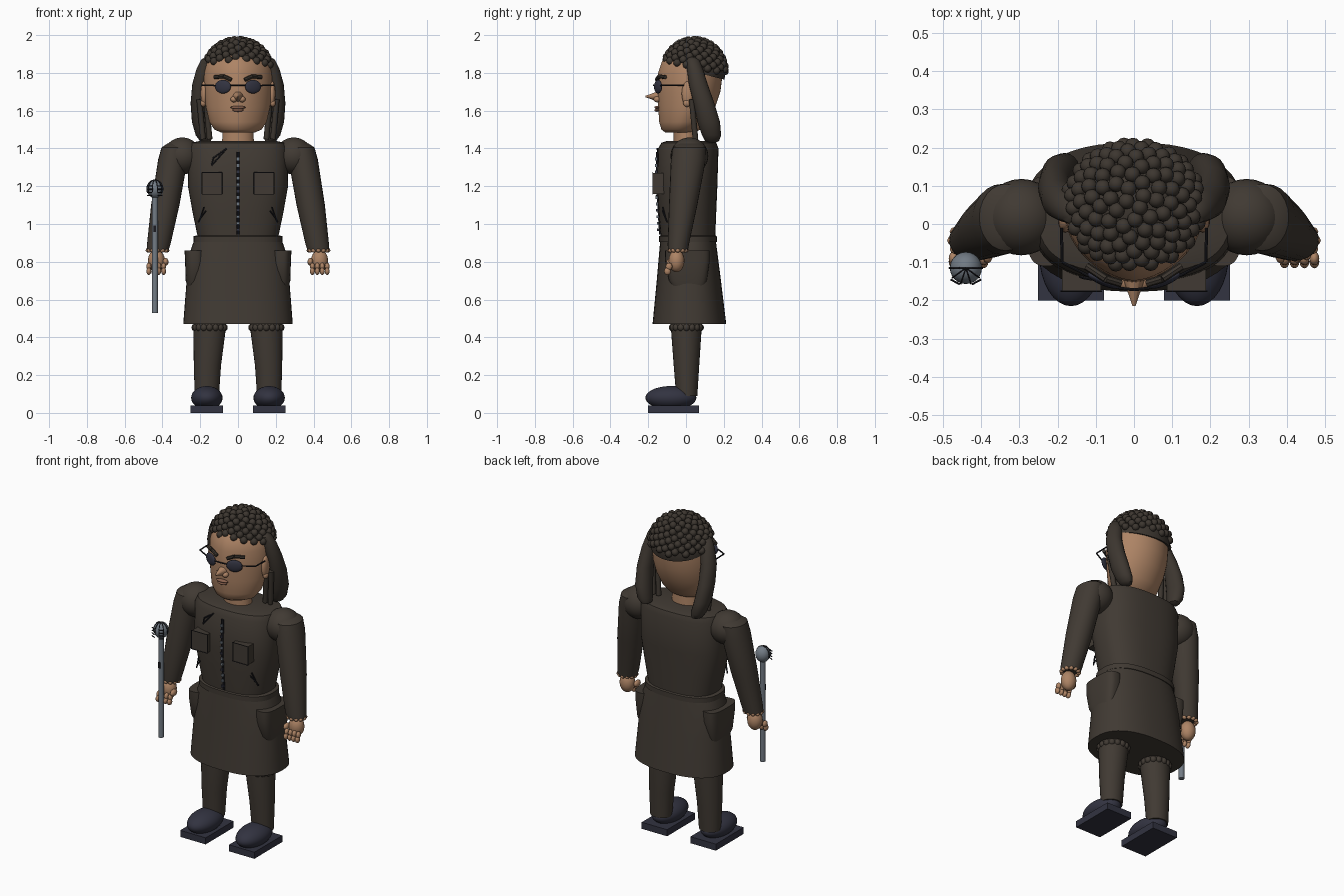
import bpy, bmesh, math
from math import sin, cos, pi
from mathutils import Vector, Matrix

cube = bpy.data.objects.get("Cube")
if cube:
    bpy.data.objects.remove(cube)


def material(name, rgb):
    m = bpy.data.materials.new(name)
    m.use_nodes = True
    m.diffuse_color = (*rgb, 1)
    m.node_tree.nodes["Principled BSDF"].inputs["Base Color"].default_value = (*rgb, 1)
    return m


CLOTH = material("dark_brown_cloth", (0.052, 0.042, 0.033))
HAIR = material("dark_hair", (0.046, 0.037, 0.029))
SKIN = material("tan_skin", (0.42, 0.23, 0.13))
LIP = material("brown_lips", (0.25, 0.12, 0.075))
NAVY = material("navy_leather", (0.032, 0.033, 0.052))
STEEL = material("grey_steel", (0.17, 0.2, 0.235))
BLACK = material("black_trim", (0.012, 0.012, 0.016))


def finish(name, bm, mat, angle=40):
    bmesh.ops.recalc_face_normals(bm, faces=bm.faces)
    me = bpy.data.meshes.new(name)
    bm.to_mesh(me)
    bm.free()
    me.materials.append(mat)
    for p in me.polygons:
        p.use_smooth = True
    me.set_sharp_from_angle(angle=math.radians(angle))
    ob = bpy.data.objects.new(name, me)
    bpy.context.collection.objects.link(ob)
    return ob


def loft(name, rows, mat, pf=2, pb=2, n=40):
    """Stack of rounded sections: centre x, z, half width, front y, back y."""
    bm = bmesh.new()
    rings = []
    for cx, z, rx, yf, yb in rows:
        ring = []
        mid = (yf + yb) / 2
        for i in range(n):
            c, s = cos(2 * pi * i / n), sin(2 * pi * i / n)
            e = 2 / (pf if s < 0 else pb)
            x = cx + rx * math.copysign(abs(c) ** e, c)
            y = mid + (yb - mid) * math.copysign(abs(s) ** e, s)
            ring.append(bm.verts.new((x, y, z)))
        rings.append(ring)
    for a, b in zip(rings, rings[1:]):
        for i in range(n):
            bm.faces.new((a[i], a[(i + 1) % n], b[(i + 1) % n], b[i]))
    bm.faces.new(rings[0])
    bm.faces.new(rings[-1])
    return finish(name, bm, mat)


def balls(name, items, mat, seg=16, turn=0):
    """Ellipsoids joined in one mesh: (centre, radii)."""
    bm = bmesh.new()
    for c, r in items:
        m = Matrix.Translation(c) @ Matrix.Rotation(turn, 4, 'Z') @ Matrix.Diagonal((*r, 1))
        bmesh.ops.create_uvsphere(bm, u_segments=seg, v_segments=seg // 2 + 2, radius=1, matrix=m)
    return finish(name, bm, mat, 60)


def box(name, c, size, mat, turn=0):
    bm = bmesh.new()
    m = Matrix.Translation(c) @ Matrix.Rotation(turn, 4, 'Z') @ Matrix.Diagonal((*size, 1))
    bmesh.ops.create_cube(bm, size=1, matrix=m)
    return finish(name, bm, mat, 30)


def rods(name, path, r, mat, seg=8):
    """Straight rods following a list of points."""
    bm = bmesh.new()
    for a, b in zip(path, path[1:]):
        a, b = Vector(a), Vector(b)
        q = (b - a).to_track_quat('Z', 'Y').to_matrix().to_4x4()
        bmesh.ops.create_cone(bm, cap_ends=True, segments=seg, radius1=r, radius2=r,
                              depth=(b - a).length, matrix=Matrix.Translation((a + b) / 2) @ q)
    return finish(name, bm, mat)


def jacket_y(x, lift=0.003):
    return 0.007 - 0.158 * (1 - min(1, abs(x) / 0.25) ** 2.5) ** 0.4 - lift


# Jacket and skirt
loft("jacket", [(0, .905, .235, -.142, .163), (0, .935, .235, -.142, .163), (0, .94, .215, -.135, .155),
                (0, 1.06, .24, -.145, .16), (0, 1.2, .265, -.153, .166), (0, 1.4, .262, -.148, .172),
                (0, 1.43, .25, -.13, .16), (0, 1.44, .2, -.1, .13)], CLOTH, 2.5, 2.5, 48)
loft("skirt", [(0, .47, .29, -.177, .213), (0, .7, .272, -.155, .185), (0, .85, .255, -.142, .166),
               (0, .925, .228, -.135, .156)], CLOTH, 2.4, 2.4, 48)
loft("neck", [(0, 1.41, .085, -.065, .065), (0, 1.53, .08, -.065, .06)], SKIN)
rods("collar_flap", [(x, jacket_y(x), z) for x, z in
                     ((-.06, 1.4), (-.14, 1.31), (-.13, 1.35), (-.06, 1.4))], .004, BLACK)

# Zip with alternating teeth
rods("zip_strip", [(0, -.133, .945), (0, -.15, 1.2), (0, -.15, 1.38)], .009, BLACK)
for i in range(12):
    z = .97 + i * .034
    box("zip_tooth", (0, -.147 - .012 * min(1, (z - .95) / .25), z), (.014, .01, .014),
        STEEL if i % 3 else NAVY)

# Head: wedge-shaped face with a rounded back
loft("head", [(0, 1.485, .09, -.11, .05), (0, 1.5, .125, -.13, .075), (0, 1.54, .152, -.142, .11),
              (0, 1.62, .17, -.147, .155), (0, 1.7, .18, -.152, .182), (0, 1.8, .18, -.148, .195),
              (0, 1.86, .168, -.128, .193), (0, 1.91, .13, -.08, .165), (0, 1.94, .07, -.02, .1)],
     SKIN, 1.7, 2, 48)
bm = bmesh.new()
bmesh.ops.create_cone(bm, cap_ends=True, segments=12, radius1=.038, radius2=.004, depth=.1,
                      matrix=Matrix.Translation((0, -.165, 1.675)) @ Matrix.Rotation(pi / 2, 4, 'X'))
finish("nose", bm, SKIN)
balls("nostrils", [((s * .022, -.152, 1.66), (.018, .02, .016)) for s in (-1, 1)], SKIN)
balls("lips", [((0, -.153, 1.617), (.04, .014, .009)), ((0, -.153, 1.603), (.03, .014, .009))], LIP)

# Curly cap: a dome cut along a slanted hairline, covered in curls
centre, radii = Vector((0, .043, 1.8)), Vector((.176, .164, .168))
normal = Vector((0, .25, 1)).normalized()
hairline = Vector((0, .2, 1.765))
bm = bmesh.new()
bmesh.ops.create_uvsphere(bm, u_segments=40, v_segments=24, radius=1,
                          matrix=Matrix.Translation(centre) @ Matrix.Diagonal((*radii, 1)))
bmesh.ops.bisect_plane(bm, geom=bm.verts[:] + bm.edges[:] + bm.faces[:], plane_co=hairline,
                       plane_no=normal, clear_inner=True)
bmesh.ops.holes_fill(bm, edges=[e for e in bm.edges if e.is_boundary])
finish("hair_cap", bm, HAIR)
curls = []
for i in range(130):
    h = 1 - (i + .5) / 130
    a, w = i * pi * (3 - 5 ** .5), math.sqrt(1 - h * h)
    p = centre + Vector((radii.x * w * cos(a), radii.y * w * sin(a), radii.z * h + .008))
    if (p - hairline).dot(normal) > .025:
        curls.append((p, (.021, .021, .021)))
balls("curls", curls, HAIR, 12)

# Staff with a caged round head
sx, sy = -.44, -.115
rods("staff", [(sx, sy, .53), (sx, sy, 1.17)], .016, STEEL, 20)
balls("staff_head", [((sx, sy, 1.185), (.042, .042, .048))], STEEL, 24)
box("staff_button", (sx, sy - .016, .975), (.014, .012, .035), BLACK)
for k in range(6):
    a = pi + pi * k / 5
    rods("cage_wire", [(sx + .043 * sin(t) * cos(a), sy + .043 * sin(t) * sin(a), 1.185 + .049 * cos(t))
                       for t in (0, .4, .8, 1.2, 1.57, 1.9)], .0025, BLACK, 6)
for s in (-1, 1):
    for k in range(4):
        z = 1.15 + k * .017
        rods("cage_prong", [(sx + s * .016, sy - .043, z), (sx + s * .04, sy - .03, z)], .003, BLACK, 6)

# Everything paired left and right
for s, side in ((1, "left_"), (-1, "right_")):
    # Glasses and brows
    balls(side + "lens", [((s * .08, -.148, 1.727), (.046, .013, .036))], NAVY, 24, s * .4)
    rods(side + "glasses_frame", [(0, -.172, 1.735), (s * .04, -.168, 1.735)], .004, BLACK)
    rods(side + "glasses_temple", [(s * .12, -.135, 1.733), (s * .188, -.1, 1.735),
                                   (s * .19, -.01, 1.735)], .004, BLACK)
    rods(side + "brow", [(s * .035, -.155, 1.763), (s * .075, -.143, 1.782),
                         (s * .125, -.11, 1.777)], .0105, HAIR)
    balls(side + "ear", [((s * .18, .01, 1.69), (.018, .033, .066)),
                         ((s * .184, .005, 1.64), (.015, .02, .02))], SKIN)
    # Long thick side lock
    loft(side + "hair_lock", [(s * x, z, r, f, b) for x, z, r, f, b in (
        (.155, 1.885, .015, .015, .045), (.16, 1.87, .035, 0, .07), (.178, 1.82, .042, .005, .09),
        (.2, 1.74, .042, .015, .115), (.208, 1.64, .043, .04, .15), (.2, 1.54, .044, .06, .18),
        (.182, 1.47, .042, .085, .186), (.172, 1.44, .03, .1, .175), (.17, 1.43, .012, .12, .155))],
        HAIR, n=20)
    for k in range(2):
        x = s * (.15 + k * .035)
        rods(side + "thin_strand", [(x + s * .02, .03, 1.66), (x, .05, 1.45)], .015, HAIR, 10)
    # Arm, shoulder pad and cuff
    balls(side + "shoulder", [((s * .295, .018, 1.36), (.1, .1, .098))], CLOTH, 28)
    loft(side + "sleeve", [(s * x, z, r, f, b) for x, z, r, f, b in (
        (.426, .86, .058, -.095, .01), (.42, .89, .062, -.097, .015), (.385, 1.1, .075, -.09, .06),
        (.345, 1.34, .078, -.08, .105), (.335, 1.405, .07, -.07, .105), (.325, 1.425, .05, -.04, .08))],
        CLOTH, n=24)
    balls(side + "wrist_frill", [((s * .426 + .05 * cos(a), -.043 + .045 * sin(a), .86),
                                  (.013, .013, .011)) for a in [k * pi / 6 for k in range(12)]], SKIN, 8)
    # Hand with four fingers and a thumb
    balls(side + "hand", [((s * .432, -.05, .805), (.045, .042, .06))], SKIN)
    balls(side + "fingers", [((s * (.394 + k * .026), -.09 + d, z), (.013, .018, .02))
                             for k in range(4) for d, z in ((0, .775), (-.008, .75))]
          + [((s * .383, -.075, .8), (.015, .028, .02))], SKIN, 12)
    # Jacket and skirt pockets
    box(side + "chest_pocket", (s * .138, -.145, 1.215), (.102, .06, .112), CLOTH)
    rods(side + "pocket_seam", [(s * (.138 + u * .053), -.176, 1.215 + v * .057) for u, v in
                                ((-1, -1), (1, -1), (1, 1), (-1, 1), (-1, -1))], .002, BLACK, 6)
    for k in range(2):
        rods(side + "slash_zip", [(s * (.18 - k * .01), jacket_y(.175), 1.09 - k * .02),
                                  (s * .2, jacket_y(.2), 1.03), (s * .21, jacket_y(.21), 1.01)],
             .004, BLACK, 6)
    loft(side + "skirt_pocket", [(s * .225, .62, .03, -.04, .08), (s * .227, .7, .05, -.09, .11),
                                 (s * .228, .8, .052, -.11, .125), (s * .228, .86, .055, -.11, .125)],
         CLOTH, 3, 3)
    # Leg with a scalloped knee band
    loft(side + "leg", [(s * .165, .09, .064, -.052, .06), (s * .162, .25, .072, -.065, .07),
                        (s * .15, .45, .086, -.08, .083), (s * .15, .55, .086, -.08, .083)], CLOTH, n=28)
    balls(side + "knee_frill", [((s * .15 + .078 * cos(a), .002 + .074 * sin(a), .452),
                                 (.019, .019, .02)) for a in [k * pi / 8 for k in range(16)]], CLOTH, 10)
    # Shoe
    box(side + "sole", (s * .165, -.065, .02), (.172, .27, .04), NAVY)
    balls(side + "shoe", [((s * .165, -.08, .08), (.083, .135, .062))], NAVY, 32)
